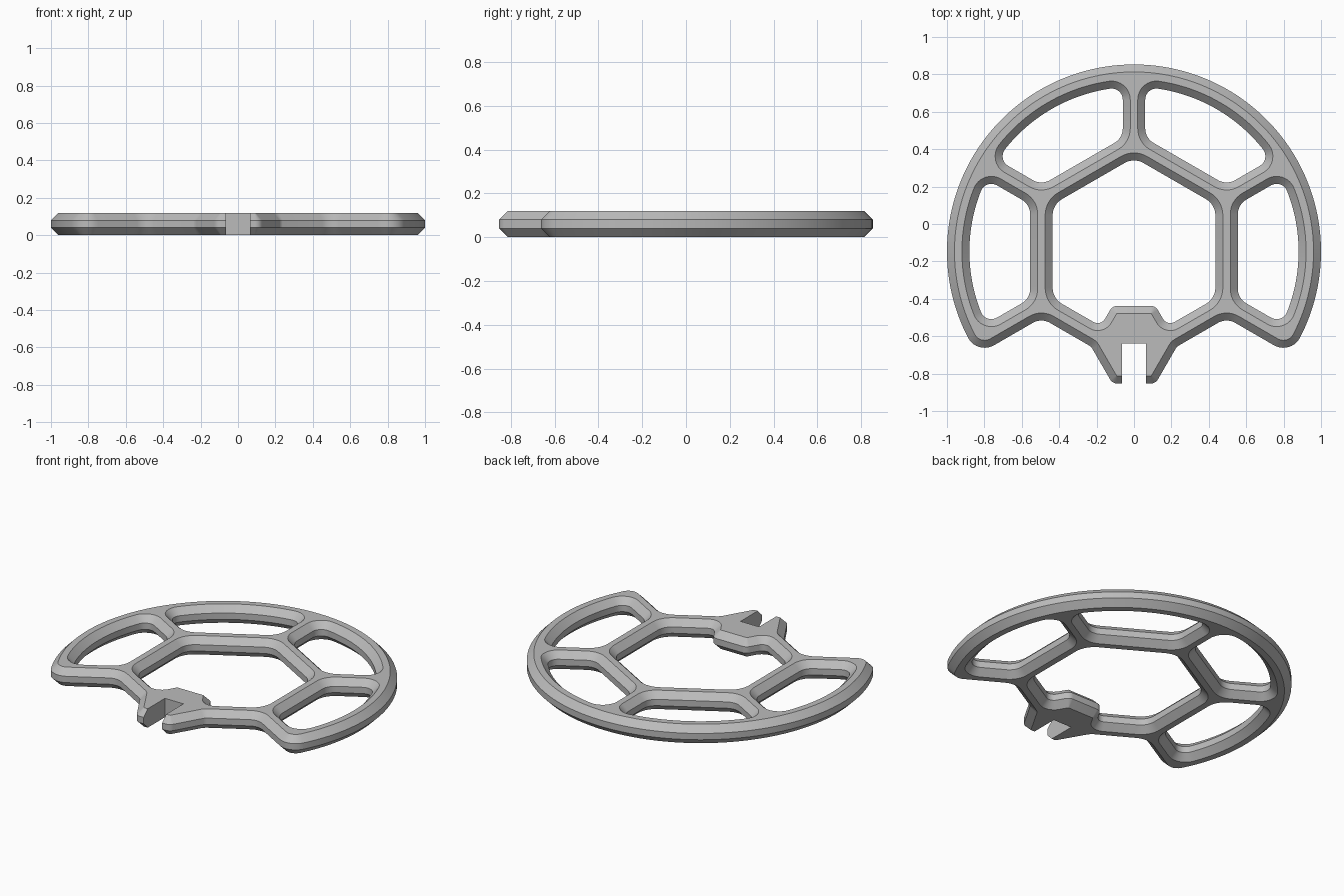
import bpy
import bmesh
from math import sin, cos, tan, asin, radians, degrees
from mathutils import Vector, Matrix

cube = bpy.data.objects.get("Cube")
if cube:
    bpy.data.objects.remove(cube)

HEIGHT, CHAMFER = 0.12, 0.04
HALF_BAR = 0.06                      # half width of every bar
RIM = 1.0                            # outer radius
APOTHEM = 0.495                      # centre line of the hexagon
CENTRE = Vector((0, -0.147))         # shared centre of rim and hexagon
TAN30, COS30 = tan(radians(30)), cos(radians(30))


def polar(r, deg):
    return Vector((r * cos(radians(deg)), r * sin(radians(deg))))


def arc(centre, r, a, b, n):
    return [centre + polar(r, a + (b - a) * i / n) for i in range(n + 1)]


def turn(points, deg):
    return [Matrix.Rotation(radians(deg), 2) @ p for p in points]


def mirror(points):
    """Complete a right half, listed from top to bottom, with its left half."""
    return points + [Vector((-p.x, p.y)) for p in reversed(points)]


def fillet(before, corner, after, r, n=8):
    """Round the corner of a path with a tangent arc."""
    u, v = (before - corner).normalized(), (after - corner).normalized()
    half = u.angle(v) / 2
    centre = corner + (u + v).normalized() * (r / sin(half))
    start = corner + u * (r / tan(half)) - centre
    end = corner + v * (r / tan(half)) - centre
    sweep = -start.angle_signed(end)
    return [centre + Matrix.Rotation(sweep * i / n, 2) @ start for i in range(n + 1)]


def round_path(points, radii):
    """Round every inner point of an open path."""
    out = []
    for i, r in enumerate(radii, 1):
        out += fillet(points[i - 1], points[i], points[i + 1], r)
    return out


def oriented(points, ccw):
    area = sum(p.x * q.y - q.x * p.y for p, q in zip(points, points[1:] + points[:1]))
    return points if (area > 0) == ccw else points[::-1]


def inset(points, d):
    """Mitred offset to the left of the path, which is always the solid side."""
    out = []
    for i, p in enumerate(points):
        a = (p - points[i - 1]).normalized()
        b = (points[(i + 1) % len(points)] - p).normalized()
        na, nb = Vector((-a.y, a.x)), Vector((-b.y, b.x))
        out.append(p + (na + nb) * (d / (1 + na.dot(nb))))
    return out


# Window between two spokes, facing +x before it is turned
def window():
    ring, r, r_hex = RIM - 2 * HALF_BAR, 0.06, 0.09
    a = degrees(asin((HALF_BAR + r) / (ring - r)))
    a = 30 - a
    hx = APOTHEM + HALF_BAR + r_hex
    hex_centre = Vector((hx, hx * TAN30 - (HALF_BAR + r_hex) / COS30))
    half = arc(Vector((0, 0)), ring, 0, a, 16)[1:-1]
    half += arc(polar(ring - r, a), r, a, 120, 8)
    half += arc(hex_centre, r_hex, 120, 180, 8)
    lower = [Vector((p.x, -p.y)) for p in reversed(half)]
    return half + lower + [Vector((ring, 0))]


# Hexagonal opening with the connector block rising into its lower corner
def hex_opening():
    size = (APOTHEM - HALF_BAR) / COS30
    top, upper, lower = (polar(size, d) for d in (90, 30, -30))
    root, block = Vector((0.178, -0.399)), Vector((0.115, -0.291))
    left = Vector((-upper.x, upper.y))
    path = [top, upper, lower, root, block, Vector((0, block.y))]
    crown = fillet(left, top, upper, 0.1)[5:]
    return mirror(crown + round_path(path, [0.1, 0.1, 0.045, 0.045]))


# Outer contour: rim, rounded rim ends, lower hexagon edges and prongs
def outer_contour():
    r = 0.1
    a = -30 + degrees(asin((r - HALF_BAR) / (RIM - r)))
    rim = arc(Vector((0, 0)), RIM, 90, a, 64)[1:-1]
    rim_end = arc(polar(RIM - r, a), r, a, -120, 10)
    hx = APOTHEM + HALF_BAR
    joint = turn([Vector((hx, hx * TAN30 - HALF_BAR / COS30))], -60)[0]
    path = [rim_end[-1], joint, Vector((0.229, -0.509)),
            Vector((0.115, -0.706)), Vector((0, -0.706))]
    half = rim + rim_end + round_path(path, [0.09, 0.045, 0.045])
    return mirror(half) + [Vector((0, RIM))]


loops = [oriented(outer_contour(), True), oriented(hex_opening(), False)]
loops += [oriented(turn(window(), d), False) for d in (0, 60, 120, 180)]

# Chamfered walls around each loop, then the two flat faces
bm = bmesh.new()
caps = {0: [], 3: []}
levels = [(CHAMFER, 0), (0, CHAMFER), (0, HEIGHT - CHAMFER), (CHAMFER, HEIGHT)]
for loop in loops:
    rings = []
    for d, z in levels:
        rings.append([bm.verts.new((*(p + CENTRE), z)) for p in inset(loop, d)])
    n = len(loop)
    for low, high in zip(rings, rings[1:]):
        for i in range(n):
            j = (i + 1) % n
            bm.faces.new((low[i], low[j], high[j], high[i]))
    for k in caps:
        caps[k] += [bm.edges.get((rings[k][i], rings[k][(i + 1) % n])) for i in range(n)]
for k, edges in caps.items():
    bmesh.ops.triangle_fill(bm, edges=edges, use_beauty=True, normal=(0, 0, 1 if k else -1))
bmesh.ops.recalc_face_normals(bm, faces=bm.faces)
mesh = bpy.data.meshes.new("spoked_frame")
bm.to_mesh(mesh)
bm.free()
frame = bpy.data.objects.new("spoked_frame", mesh)
bpy.context.collection.objects.link(frame)

# Square slot between the prongs
bpy.ops.mesh.primitive_cube_add(size=1, location=(0, -0.84, HEIGHT / 2))
cutter = bpy.context.object
cutter.name = "slot_cutter"
cutter.scale = (0.13, 0.4, 0.4)
cutter.hide_render = True
cut = frame.modifiers.new("slot", 'BOOLEAN')
cut.operation = 'DIFFERENCE'
cut.solver = 'EXACT'
cut.object = cutter
bpy.ops.object.select_all(action='DESELECT')
frame.select_set(True)
bpy.context.view_layer.objects.active = frame
bpy.ops.object.modifier_apply(modifier=cut.name)
bpy.data.objects.remove(cutter)

# Single grey material
grey = bpy.data.materials.new("light_grey")
grey.use_nodes = True
colour = (0.5, 0.5, 0.5, 1)
grey.diffuse_color = colour
grey.node_tree.nodes["Principled BSDF"].inputs["Base Color"].default_value = colour
frame.data.materials.clear()
frame.data.materials.append(grey)
bpy.ops.object.shade_smooth_by_angle(angle=radians(30))
